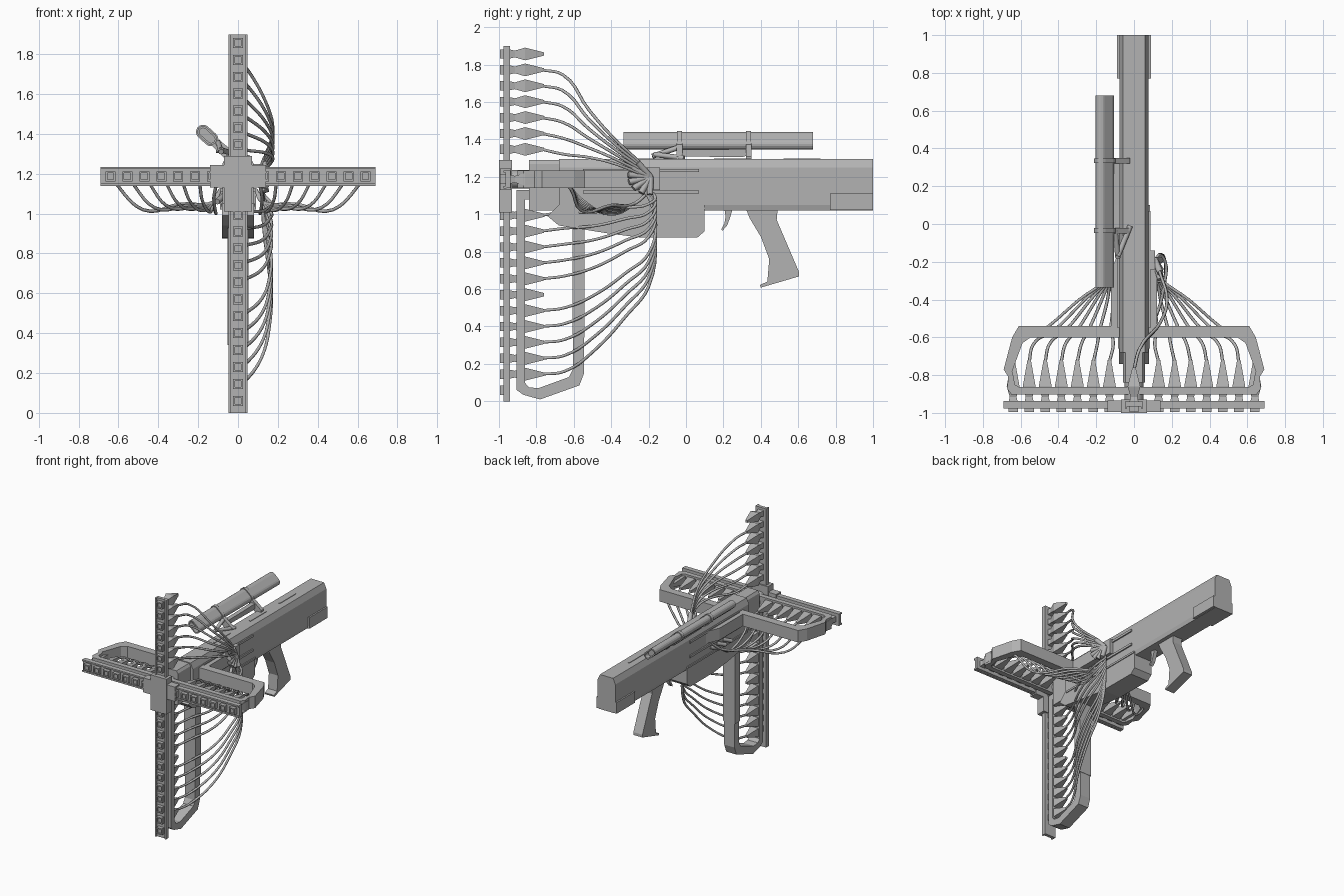
import bpy, bmesh, math
from mathutils import Vector

cube = bpy.data.objects.get("Cube")
if cube:
    bpy.data.objects.remove(cube, do_unlink=True)

grey = bpy.data.materials.new("plain grey")
grey.use_nodes = True
grey.diffuse_color = (0.45, 0.45, 0.45, 1)
grey.node_tree.nodes["Principled BSDF"].inputs["Base Color"].default_value = (0.45, 0.45, 0.45, 1)


def finish(name, bm):
    bmesh.ops.recalc_face_normals(bm, faces=bm.faces)
    mesh = bpy.data.meshes.new(name)
    bm.to_mesh(mesh)
    bm.free()
    mesh.materials.append(grey)
    obj = bpy.data.objects.new(name, mesh)
    bpy.context.collection.objects.link(obj)
    return obj


def place(axis, p, d):
    """Put a 2D point p at depth d along the given axis."""
    return {"x": (d, p[0], p[1]), "y": (p[0], d, p[1]), "z": (p[0], p[1], d)}[axis]


def loft(bm, rings, cap=True):
    rows = [[bm.verts.new(co) for co in ring] for ring in rings]
    n = len(rows[0])
    for a, b in zip(rows, rows[1:]):
        for i in range(n):
            bm.faces.new((a[i], a[(i + 1) % n], b[(i + 1) % n], b[i]))
    if cap:
        bm.faces.new(rows[0])
        bm.faces.new(rows[-1])
    else:
        for i in range(n):
            j = (i + 1) % n
            bm.faces.new((rows[-1][i], rows[-1][j], rows[0][j], rows[0][i]))


def prism(name, axis, pts, lo, hi):
    bm = bmesh.new()
    loft(bm, [[place(axis, p, d) for p in pts] for d in (lo, hi)])
    return finish(name, bm)


def frame(name, axis, outer, inner, half):
    """Closed loop of material between two outlines."""
    bm = bmesh.new()
    loft(bm, [[place(axis, p, d) for p in pts]
              for pts, d in ((outer, -half[0]), (outer, half[1]), (inner, half[1]), (inner, -half[0]))], cap=False)
    return finish(name, bm)


def rect(a, b, c, d):
    return [(a, c), (b, c), (b, d), (a, d)]


def box(name, x, y, z):
    return prism(name, "y", rect(*x, *z), *y)


def mirror(pts):
    return pts + [(-x, y) for x, y in reversed(pts)]


def rod(name, a, b, r, sides=12):
    a, b = Vector(a), Vector(b)
    bm = bmesh.new()
    bmesh.ops.create_cone(bm, cap_ends=True, segments=sides, radius1=r, radius2=r, depth=(b - a).length)
    rot = (b - a).to_track_quat("Z", "Y").to_matrix().to_4x4()
    bmesh.ops.transform(bm, matrix=rot, verts=bm.verts)
    bmesh.ops.translate(bm, vec=(a + b) / 2, verts=bm.verts)
    obj = finish(name, bm)
    for f in obj.data.polygons:
        f.use_smooth = len(f.vertices) == 4
    return obj


# Crossed front bars, with raised rims
BAR_Z = 1.187
box("vertical_bar", (-0.048, 0.048), (-0.965, -0.94), (0, 1.9))
box("horizontal_bar", (-0.69, 0.69), (-0.965, -0.938), (1.14, 1.235))
for s in (-1, 1):
    box("vertical_rim", sorted((s * 0.048, s * 0.036)), (-0.976, -0.96), (0, 1.9))
    box("horizontal_rim", (-0.69, 0.69), (-0.976, -0.96), sorted((BAR_Z + s * 0.048, BAR_Z + s * 0.036)))
box("hub_upright", (-0.07, 0.07), (-1.0, -0.93), (1.01, 1.29))
box("hub_cross", (-0.14, 0.14), (-0.995, -0.935), (1.13, 1.245))

# Emitters: a square button in front and a tapered spike behind
low = [0.06 + 0.085 * k for k in range(12)]
high = [1.347 + 0.085 * k for k in range(7)]
side = [0.13 + 0.085 * k for k in range(7)]
emitters = [(0, z, -0.76) for z in low + high] + [(s * x, BAR_Z, -0.72) for x in side for s in (-1, 1)]
buttons, spikes = bmesh.new(), bmesh.new()


def square(x, y, z, r):
    return [(x - r, y, z - r), (x + r, y, z - r), (x + r, y, z + r), (x - r, y, z + r)]


for x, z, tip in emitters:
    loft(buttons, [square(x, y, z, r) for y, r in
                   ((-0.95, 0.025), (-0.994, 0.025), (-0.994, 0.016), (-0.985, 0.016))])
    if z > 0.1:
        loft(spikes, [square(x, y, z, r) for y, r in ((-0.942, 0.024), (-0.915, 0.018), (-0.86, 0.034), (tip, 0.009))])
finish("emitter_buttons", buttons)
finish("emitter_spikes", spikes)

# Lower hanging frame and horizontal frame
frame("lower_frame", "x",
      [(-0.905, 1.13), (-0.905, 0.06), (-0.87, 0.035), (-0.78, 0.01), (-0.57, 0.085), (-0.545, 0.15), (-0.545, 1.13)],
      [(-0.862, 1.08), (-0.862, 0.1), (-0.84, 0.075), (-0.79, 0.07), (-0.625, 0.13), (-0.605, 0.17), (-0.605, 1.08)],
      (0.045, 0.045))
box("lower_frame_sleeve", (-0.052, 0.052), (-0.608, -0.542), (0.34, 1.0))
wing = frame("side_frame", "z",
             mirror([(0.61, -0.54), (0.645, -0.6), (0.69, -0.77), (0.665, -0.81), (0.672, -0.87), (0.65, -0.902)]),
             mirror([(0.55, -0.602), (0.59, -0.63), (0.645, -0.78), (0.635, -0.82), (0.632, -0.85), (0.61, -0.862)]),
             (-1.14, 1.235))

# Receiver
prism("receiver", "y", mirror([(0.07, 1.02), (0.078, 1.05), (0.078, 1.25), (0.058, 1.295)]), -0.68, 1.0)
prism("receiver_nose", "y", mirror([(0.058, 1.02), (0.058, 1.27), (0.045, 1.29)]), -0.84, -0.66)
rod("nose_link", (0, -0.95, 1.187), (0, -0.8, 1.187), 0.05)
box("butt_block", (-0.09, 0.09), (0.77, 1.0), (1.022, 1.11))
for y in (-0.3, 0.15, 0.52):
    box("top_slot_plate", (-0.006, 0.006), (y, y + 0.2), (1.29, 1.299))
for s in (-1, 1):
    for z in (1.11, 1.225):
        box("side_rail", sorted((s * 0.07, s * 0.088)), (-0.55, 0.07), (z, z + 0.018))
    prism("wing_root", "z", [(s * 0.07, -0.12), (s * 0.122, -0.25), (s * 0.122, -0.56), (s * 0.07, -0.56)], 1.14, 1.235)

# Handguard below the receiver
prism("handguard", "x", [(-0.68, 1.05), (-0.74, 0.99), (-0.68, 0.94), (-0.4, 0.895), (-0.25, 0.877),
                         (0.06, 0.875), (0.1, 0.91), (0.1, 1.05)], -0.08, 0.08)
box("handguard_lip", (-0.086, 0.086), (-0.66, 0.1), (1.035, 1.05))

# Grip and trigger
prism("grip", "x", [(0.32, 1.03), (0.49, 1.03), (0.485, 0.97), (0.605, 0.69), (0.605, 0.668), (0.4, 0.608),
                    (0.395, 0.622), (0.435, 0.64), (0.445, 0.76), (0.4, 0.88), (0.34, 0.98)], -0.04, 0.04)
prism("trigger", "x", [(0.205, 1.03), (0.25, 1.03), (0.235, 0.98), (0.22, 0.94), (0.195, 0.912),
                       (0.188, 0.918), (0.205, 0.95), (0.212, 0.99)], -0.015, 0.015)


# Scope: a hollow tube with a slanted stadium section
def stadium(r, y):
    a, b = Vector((-0.175, 0, 1.41)), Vector((-0.135, 0, 1.374))
    tilt = math.atan2(a.z - b.z, a.x - b.x)
    ring = []
    for c, base in ((a, tilt - math.pi / 2), (b, tilt + math.pi / 2)):
        for k in range(9):
            t = base + math.pi * k / 8
            ring.append((c.x + r * math.cos(t), y, c.z + r * math.sin(t)))
    return ring


bm = bmesh.new()
loft(bm, [stadium(0.029, -0.335), stadium(0.029, 0.68), stadium(0.019, 0.68), stadium(0.019, 0.64),
          stadium(0.019, -0.3), stadium(0.019, -0.335)], cap=False)
loft(bm, [stadium(0.0195, -0.3), stadium(0.0195, 0.64)])
finish("scope_tube", bm)
bm = bmesh.new()
for y in (-0.035, 0.335):
    loft(bm, [stadium(0.036, y - 0.013), stadium(0.036, y + 0.013)])
finish("scope_bands", bm)
for y in (-0.035, 0.335):
    prism("scope_arm", "y", [(-0.15, 1.36), (-0.12, 1.39), (-0.02, 1.31), (-0.02, 1.28), (-0.07, 1.28)], y - 0.015, y + 0.015)
prism("scope_rail", "x", [(-0.04, 1.31), (0.3, 1.305), (0.345, 1.32), (0.345, 1.35), (0.1, 1.345), (-0.04, 1.345)], -0.11, -0.075)
rod("scope_brace", (-0.085, -0.18, 1.31), (-0.1, -0.03, 1.36), 0.014, 8)
rod("scope_brace", (-0.085, -0.17, 1.32), (-0.02, -0.01, 1.3), 0.014, 8)

# Cable plugs fanned around the socket on the left flank
box("socket", (0.07, 0.11), (-0.24, -0.14), (1.13, 1.25))
for k in range(7):
    t = math.radians(125 + 24 * k)
    d = Vector((0.03, 0.12 * math.cos(t), 0.095 * math.sin(t)))
    rod("cable_plug", (0.11, -0.19, 1.2), Vector((0.11, -0.19, 1.2)) + d, 0.017, 10)
for k in range(3):
    rod("right_plug", (-0.07, -0.2 - 0.08 * k, 1.09), (-0.105, -0.27 - 0.08 * k, 1.06), 0.015, 10)


# Cables
def mix(a, b, t):
    return a + (b - a) * t


paths = []
for k, z in enumerate(high[:6]):
    paths.append([(0, -0.77, z), (0.03, -0.66, z - 0.025), (0.14, -0.52, mix(z, 1.24, 0.4)),
                  (0.175, -0.4, mix(z, 1.24, 0.66)), (0.135, -0.25, 1.22 + 0.012 * k)])
for k, z in enumerate(low[1:]):
    if k != 5:
        paths.append([(0, -0.77, z), (0.035, -0.65, z + 0.015), (0.12, -0.48, mix(z, 1.12, 0.14)),
                      (0.16, -0.32, mix(z, 1.12, 0.32)), (0.165, -0.2, mix(z, 1.12, 0.48)),
                      (0.13, -0.165, mix(z, 1.12, 0.8)), (0.12, -0.2 - 0.006 * k, 1.14)])
for k, x in enumerate(side):
    for s in (-1, 1):
        paths.append([(s * x, -0.73, BAR_Z), (s * (x - 0.02), -0.64, 1.16), (s * (0.1 + 0.7 * (x - 0.1)), -0.56, 1.08 - 0.01 * k),
                      (s * (0.1 + 0.35 * (x - 0.1)), -0.4, 1.0 + 0.008 * k), (s * 0.12, -0.27, 1.06), (s * 0.09, -0.2, 1.12)])
curve = bpy.data.curves.new("cable_path", "CURVE")
curve.dimensions = "3D"
curve.bevel_depth = 0.0085
curve.bevel_resolution = 1
curve.resolution_u = 5
curve.use_fill_caps = True
for pts in paths:
    sp = curve.splines.new("BEZIER")
    sp.bezier_points.add(len(pts) - 1)
    for bp, co in zip(sp.bezier_points, pts):
        bp.co = co
        bp.handle_left_type = bp.handle_right_type = "AUTO"
curve.materials.append(grey)
cables = bpy.data.objects.new("cables", curve)
bpy.context.collection.objects.link(cables)
